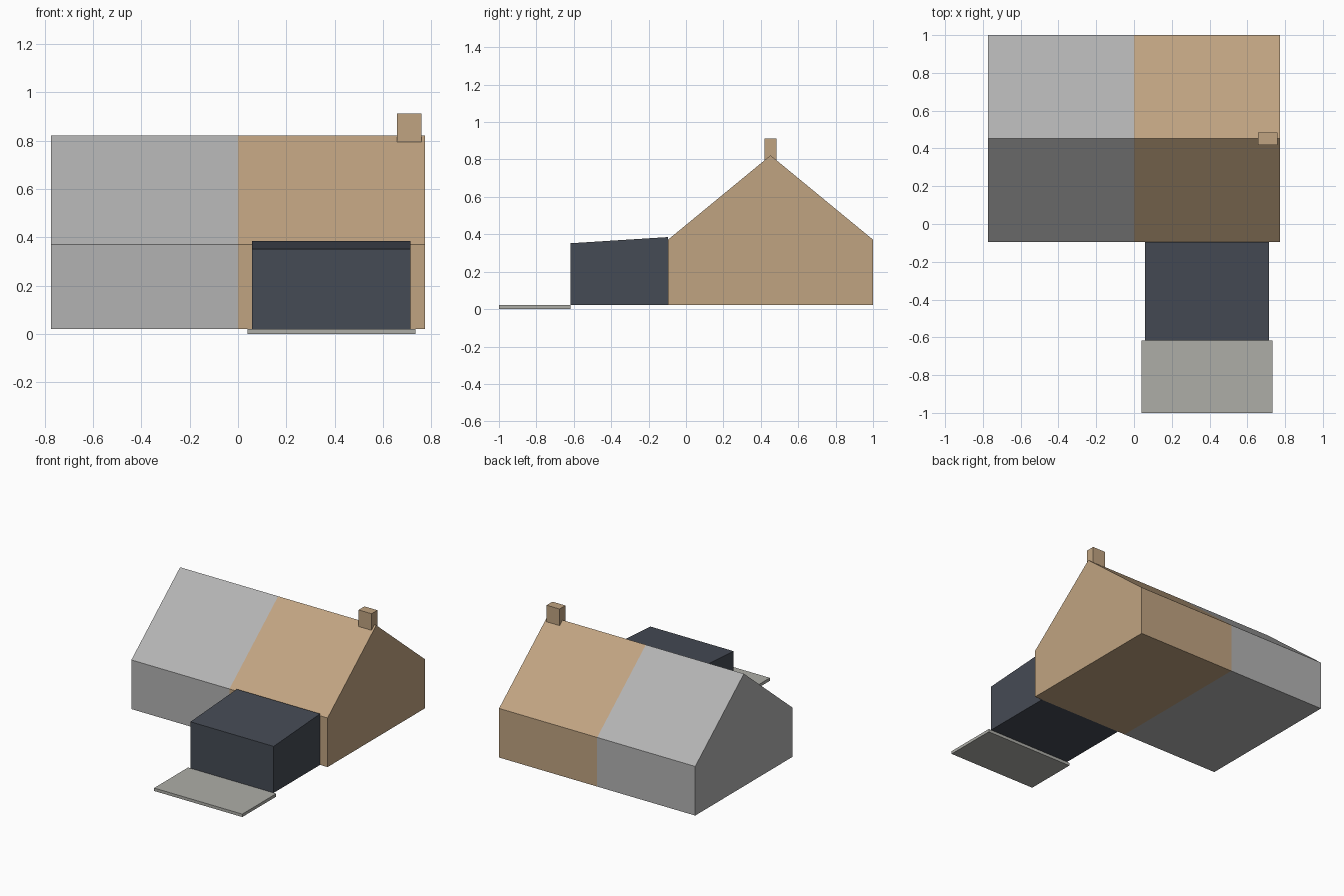
import bpy, bmesh

if "Cube" in bpy.data.objects:
    bpy.data.objects.remove(bpy.data.objects["Cube"])


def material(name, rgb):
    m = bpy.data.materials.new(name)
    m.diffuse_color = (*rgb, 1)
    m.use_nodes = True
    m.node_tree.nodes["Principled BSDF"].inputs["Base Color"].default_value = m.diffuse_color
    return m


def prism(name, profile, x0, x1, mat=None):
    """Extrude a (y, z) side profile along x from x0 to x1."""
    bm = bmesh.new()
    face = bm.faces.new([bm.verts.new((x0, y, z)) for y, z in profile])
    ext = bmesh.ops.extrude_face_region(bm, geom=[face])["geom"]
    verts = [v for v in ext if isinstance(v, bmesh.types.BMVert)]
    bmesh.ops.translate(bm, verts=verts, vec=(x1 - x0, 0, 0))
    bmesh.ops.recalc_face_normals(bm, faces=bm.faces)
    mesh = bpy.data.meshes.new(name)
    bm.to_mesh(mesh)
    bm.free()
    obj = bpy.data.objects.new(name, mesh)
    bpy.context.collection.objects.link(obj)
    if mat:
        mesh.materials.append(mat)
    return obj


def rect(y0, y1, z0, z1):
    return [(y0, z0), (y1, z0), (y1, z1), (y0, z1)]


tan = material("tan", (0.53, 0.37, 0.22))
slate = material("slate", (0.06, 0.07, 0.09))
stone = material("stone", (0.42, 0.42, 0.39))
grey = material("grey", (0.45, 0.45, 0.45))

BASE, FRONT, BACK = 0.021, -0.096, 1.0
RIDGE = (FRONT + BACK) / 2

# Two halves of the gabled house
gable = [(FRONT, BASE), (BACK, BASE), (BACK, 0.371), (RIDGE, 0.822), (FRONT, 0.371)]
prism("neighbour_house", gable, -0.773, 0, grey)
prism("main_house", gable, 0, 0.773, tan)

# Chimney on the ridge
prism("chimney", rect(RIDGE - 0.033, RIDGE + 0.033, 0.795, 0.913), 0.657, 0.759, tan)

# Front extension with a slightly pitched roof
prism("extension", [(-0.618, BASE), (FRONT, BASE), (FRONT, 0.385), (-0.618, 0.352)],
      0.058, 0.714, slate)

# Patio slab
prism("patio", rect(-1.0, -0.618, 0, BASE), 0.039, 0.734, stone)
